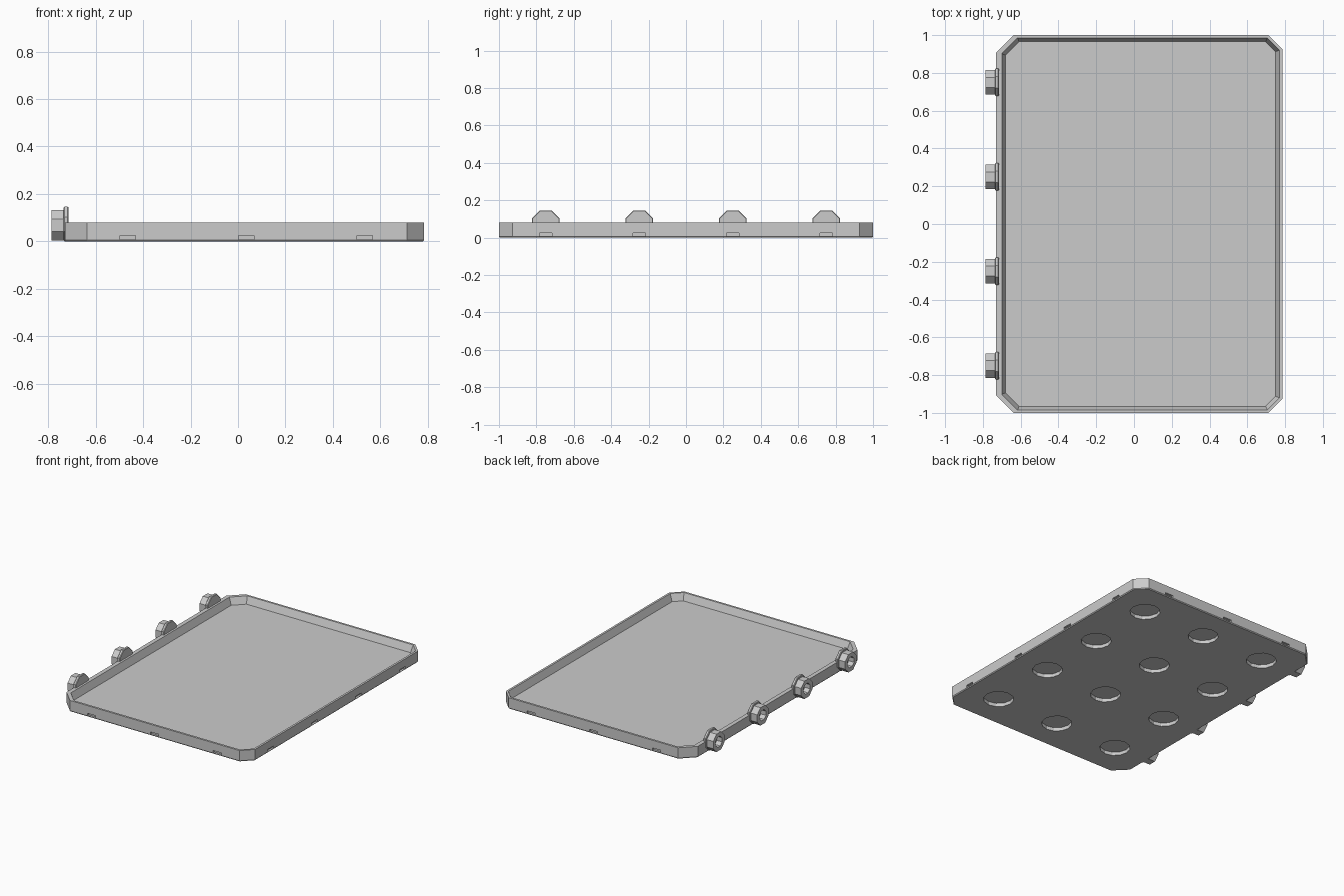
import bpy, bmesh
from math import pi, cos, sin
from mathutils import Matrix, Vector

if "Cube" in bpy.data.objects:
    bpy.data.objects.remove(bpy.data.objects["Cube"], do_unlink=True)

grey = bpy.data.materials.new("Light grey")
grey.use_nodes = True
colour = (0.6, 0.6, 0.6, 1)
grey.diffuse_color = colour
grey.node_tree.nodes["Principled BSDF"].inputs["Base Color"].default_value = colour

ROWS = (-0.75, -0.25, 0.25, 0.75)
COLUMNS = (-0.465, 0.035, 0.535)
LEFT, RIGHT = -0.73, 0.785


def make_object(name, bm):
    bmesh.ops.recalc_face_normals(bm, faces=bm.faces)
    mesh = bpy.data.meshes.new(name)
    bm.to_mesh(mesh)
    bm.free()
    mesh.materials.append(grey)
    obj = bpy.data.objects.new(name, mesh)
    bpy.context.collection.objects.link(obj)
    return obj


def loft(bm, loops, cap_ends=True):
    """Bridge equal-length loops of points into a skin."""
    rings = [[bm.verts.new(p) for p in loop] for loop in loops]
    for a, b in zip(rings, rings[1:]):
        for i in range(len(a)):
            j = (i + 1) % len(a)
            bm.faces.new((a[i], a[j], b[j], b[i]))
    if cap_ends:
        bm.faces.new(rings[0])
        bm.faces.new(rings[-1])


def tray_outline(inset, z, side=0.0):
    """Rectangle with cut corners; side thickens the -x rim."""
    x0, x1, y = LEFT + inset + side, RIGHT - inset, 1 - inset
    c0, c1 = 0.092 - 0.58 * inset, 0.073 - 0.58 * inset
    return [(x0 + c0, -y, z), (x1 - c1, -y, z), (x1, -y + c1, z), (x1, y - c1, z),
            (x1 - c1, y, z), (x0 + c0, y, z), (x0, y - c0, z), (x0, -y + c0, z)]


def octagon(x, apothem, y, z):
    r = apothem / cos(pi / 8)
    return [(x, y + r * cos(pi / 8 + i * pi / 4), z + r * sin(pi / 8 + i * pi / 4))
            for i in range(8)]


def add_box(bm, centre, size):
    bmesh.ops.create_cube(bm, size=1, matrix=Matrix.Translation(centre)
                          @ Matrix.Diagonal(Vector(size).to_4d()))


# Shallow tray with a sloped inner rim
bm = bmesh.new()
loft(bm, [tray_outline(0.005, 0), tray_outline(0, 0.006), tray_outline(0, 0.08),
          tray_outline(0.015, 0.08, 0.015), tray_outline(0.035, 0.03, 0.015)])
tray = make_object("tray", bm)

# Round sockets under the tray and small slots in its walls
bm = bmesh.new()
for x in COLUMNS:
    for y in ROWS:
        bmesh.ops.create_cone(bm, cap_ends=True, segments=12, radius1=0.1, radius2=0.1,
                              depth=0.05, matrix=Matrix.Translation((x, y, 0)))
    for y in (-1, 1):
        add_box(bm, (x, y, 0.016), (0.065, 0.03, 0.017))
for y in ROWS:
    add_box(bm, (RIGHT, y, 0.016), (0.03, 0.065, 0.017))
cutter = make_object("socket_cutter", bm)
cutter.hide_render = True
cut = tray.modifiers.new("Sockets", "BOOLEAN")
cut.operation = "DIFFERENCE"
cut.solver = "EXACT"
cut.object = cutter
bpy.context.view_layer.update()
result = bpy.data.meshes.new_from_object(tray.evaluated_get(bpy.context.evaluated_depsgraph_get()))
tray.modifiers.clear()
tray.data = result
bpy.data.objects.remove(cutter, do_unlink=True)

# Row of octagonal sockets with flanges along the -x wall
for n, y in enumerate(ROWS, 1):
    bm = bmesh.new()
    loft(bm, [octagon(-0.715, 0.07, y, 0.073), octagon(-0.719, 0.073, y, 0.073),
              octagon(-0.732, 0.073, y, 0.073), octagon(-0.736, 0.069, y, 0.073)])
    make_object(f"flange_{n}", bm)

    bm = bmesh.new()
    loft(bm, [octagon(-0.733, 0.064, y, 0.068), octagon(-0.787, 0.064, y, 0.068),
              octagon(-0.787, 0.036, y, 0.068), octagon(-0.745, 0.036, y, 0.068)])
    make_object(f"nut_{n}", bm)
